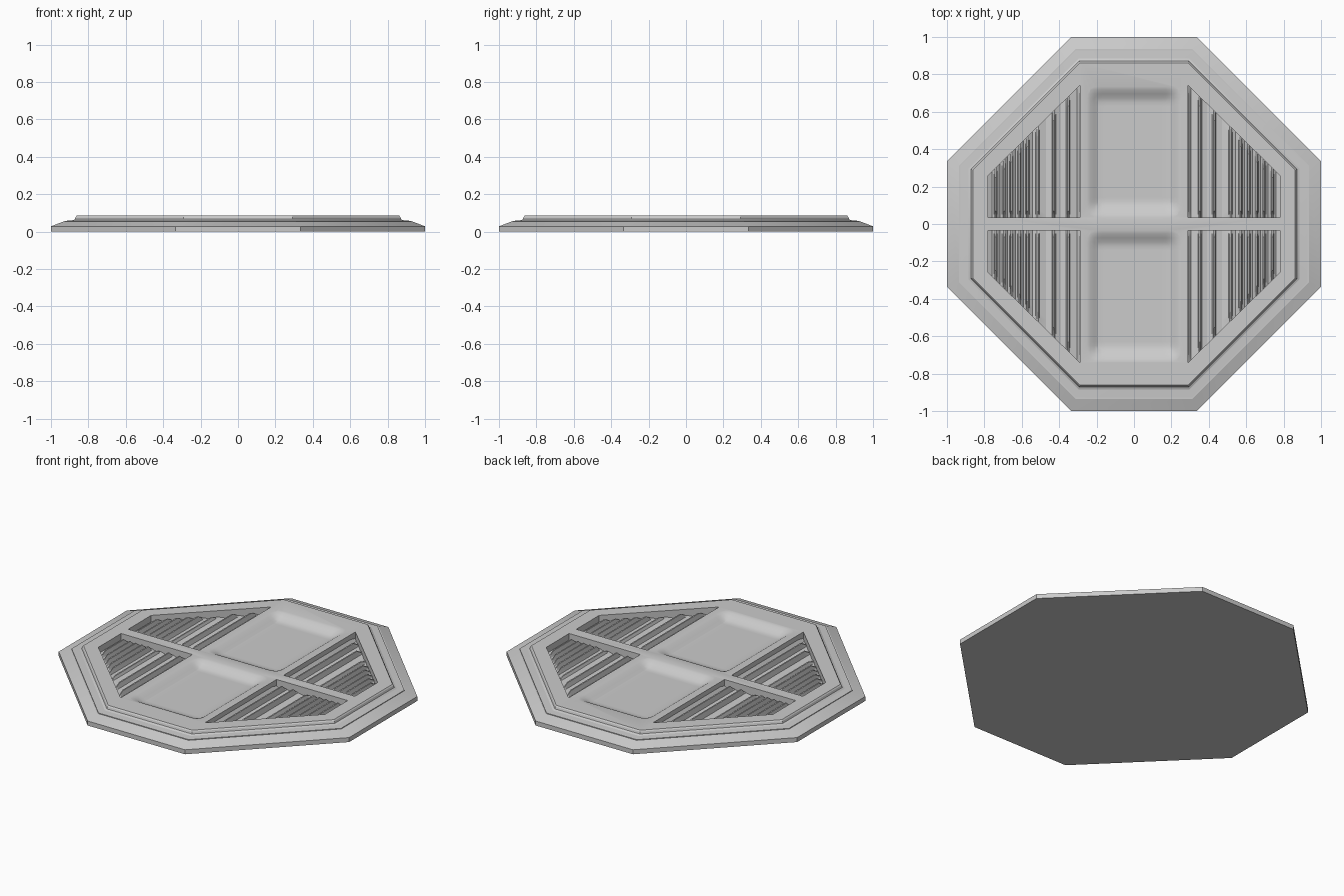
import bpy, bmesh

if "Cube" in bpy.data.objects:
    bpy.data.objects.remove(bpy.data.objects["Cube"])

TOP = 0.085


def finish(bm, name):
    bmesh.ops.recalc_face_normals(bm, faces=bm.faces[:])
    me = bpy.data.meshes.new(name)
    bm.to_mesh(me)
    bm.free()
    ob = bpy.data.objects.new(name, me)
    bpy.context.collection.objects.link(ob)
    return ob


def octagon(r):
    a = 0.335 * r
    return [(a, -r), (r, -a), (r, a), (a, r), (-a, r), (-r, a), (-r, -a), (-a, -r)]


# Stepped octagonal plate lofted from a radius / height profile
def plate(profile):
    bm = bmesh.new()
    rings = [[bm.verts.new((x, y, z)) for x, y in octagon(r)] for r, z in profile]
    for lo, hi in zip(rings, rings[1:]):
        for i in range(8):
            j = (i + 1) % 8
            bm.faces.new((lo[i], lo[j], hi[j], hi[i]))
    bm.faces.new(rings[0])
    bm.faces.new(rings[-1])
    return finish(bm, "octagonal_panel")


# Solid cutter whose underside is a sculpted height grid
def grid_cutter(name, columns):
    bm = bmesh.new()
    low = [[bm.verts.new(p) for p in col] for col in columns]
    high = [[bm.verts.new((p[0], p[1], 0.12)) for p in col] for col in columns]
    n, m = len(low), len(low[0])
    for g in (low, high):
        for i in range(n - 1):
            for j in range(m - 1):
                bm.faces.new((g[i][j], g[i + 1][j], g[i + 1][j + 1], g[i][j + 1]))
    edge = ([(i, 0) for i in range(n)] + [(n - 1, j) for j in range(1, m)]
            + [(i, m - 1) for i in range(n - 2, -1, -1)] + [(0, j) for j in range(m - 2, 0, -1)])
    for (a, b), (c, d) in zip(edge, edge[1:] + edge[:1]):
        bm.faces.new((low[a][b], low[c][d], high[c][d], high[a][b]))
    return finish(bm, name)


def ease(t):
    t = max(0.0, min(1.0, t))
    return t * t * (3 - 2 * t)


panel = plate([(1, 0), (1, 0.028), (0.935, 0.053), (0.928, 0.053), (0.928, 0.057),
               (0.885, 0.060), (0.872, 0.066), (0.868, 0.078), (0.862, TOP)])
cutters = []

# Shallow smooth dishes along the centre strip
for s in (1, -1):
    cols = []
    for i in range(25):
        x = -0.255 + 0.51 * i / 24
        col = []
        for j in range(33):
            y = 0.03 + 0.71 * j / 32
            fx = ease((0.255 - abs(x)) / 0.075)
            fy = ease((0.355 - abs(y - 0.385)) / 0.09)
            col.append((x, s * y, TOP + 0.001 - 0.036 * fx * fy))
        cols.append(col)
    cutters.append(grid_cutter("dish_cutter", cols))

# Pleated corner recesses: ridges run front to back, closer together outwards
FLOOR = 0.035
ridges = [0.352, 0.428, 0.515, 0.57, 0.612, 0.655, 0.695, 0.738]
pleat = [(0.29, 0.055), (0.305, FLOOR)]
for k, r in enumerate(ridges):
    nxt = ridges[k + 1] if k + 1 < len(ridges) else 0.78
    peak = 0.062 if k == 2 else 0.074
    pleat += [(r - 0.011, 0.045), (r - 0.004, peak), (r + 0.004, peak),
              (r + 0.011, 0.042), ((r + nxt) / 2, FLOOR)]
pleat.append((0.78, 0.045))

for sx in (1, -1):
    for sy in (1, -1):
        cols = []
        for x, z in pleat:
            end = 0.74 - (x - 0.29) * 0.98
            low = min(z, 0.045)
            cols.append([(sx * x, sy * y, h) for y, h in (
                (0.035, low), (0.052, low + 0.4 * (z - low)), (0.07, z),
                (end - 0.05, z), (end - 0.025, low + 0.5 * (z - low)), (end, low))])
        cutters.append(grid_cutter("pleat_cutter", cols))

# Carve every recess out of the plate
bpy.context.view_layer.objects.active = panel
panel.select_set(True)
for c in cutters:
    mod = panel.modifiers.new("carve", 'BOOLEAN')
    mod.operation = 'DIFFERENCE'
    mod.solver = 'EXACT'
    mod.object = c
    bpy.ops.object.modifier_apply(modifier=mod.name)
    bpy.data.objects.remove(c)

bpy.ops.object.select_all(action='DESELECT')
panel.select_set(True)
bpy.context.view_layer.objects.active = panel
bpy.ops.object.shade_smooth_by_angle(angle=0.35)
